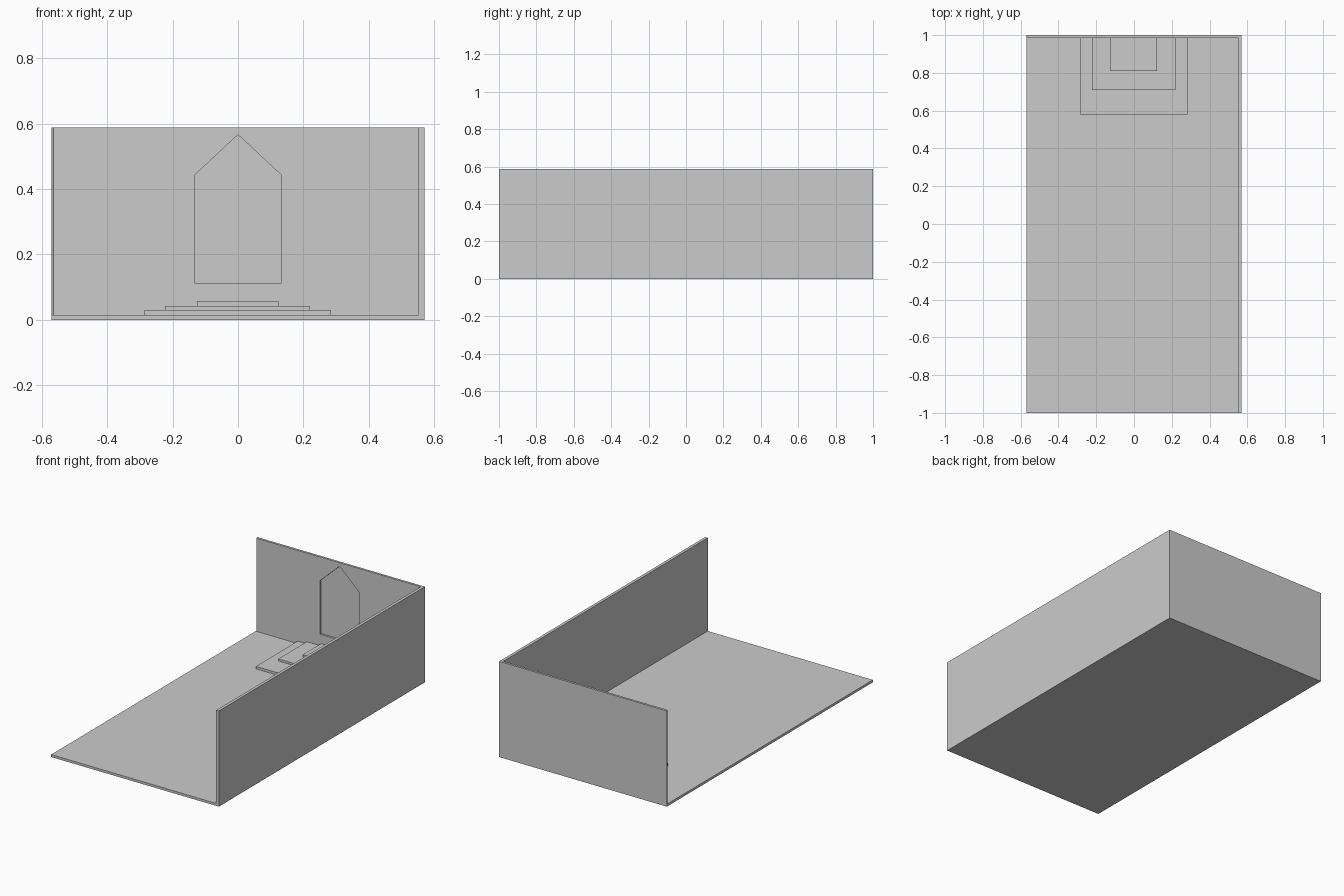
import bpy, bmesh
from mathutils import Vector

if "Cube" in bpy.data.objects:
    bpy.data.objects.remove(bpy.data.objects["Cube"])

FLOOR, TOP = 0.015, 0.588
HALF, INNER_X = 0.57, 0.552
INNER_Y = 0.986


def prism(name, points, sweep):
    """Extrude a closed planar outline along a vector."""
    bm = bmesh.new()
    face = bm.faces.new([bm.verts.new(p) for p in points])
    ext = bmesh.ops.extrude_face_region(bm, geom=[face])
    verts = [g for g in ext["geom"] if isinstance(g, bmesh.types.BMVert)]
    bmesh.ops.translate(bm, verts=verts, vec=Vector(sweep))
    bmesh.ops.recalc_face_normals(bm, faces=bm.faces)
    mesh = bpy.data.meshes.new(name)
    bm.to_mesh(mesh)
    bm.free()
    obj = bpy.data.objects.new(name, mesh)
    bpy.context.collection.objects.link(obj)
    return obj


# Floor and right wall: one L-shaped front profile swept front to back
section = [(-HALF, 0), (HALF, 0), (HALF, TOP), (INNER_X, TOP),
           (INNER_X, FLOOR), (-HALF, FLOOR)]
prism("floor_and_side_wall", [(x, -1, z) for x, z in section], (0, 2, 0))

# Back wall with a slightly bevelled free end
plan = [(-HALF, 1), (-0.563, INNER_Y), (INNER_X, INNER_Y), (INNER_X, 1)]
back = prism("back_wall", [(x, y, FLOOR) for x, y in plan], (0, 0, TOP - FLOOR))

# Shallow pointed window recess in the back wall
arch = [(-0.133, 0.113), (0.133, 0.113), (0.133, 0.442), (0, 0.566), (-0.133, 0.442)]
cutter = prism("window_cutter", [(x, 0.95, z) for x, z in arch], (0, 0.048, 0))
cutter.hide_render = True
cutter.hide_set(True)
cut = back.modifiers.new("window_recess", "BOOLEAN")
cut.operation = "DIFFERENCE"
cut.solver = "EXACT"
cut.object = cutter

# Three stacked steps against the back wall: left, right, front, bottom, top
steps = [(-0.285, 0.284, 0.58, FLOOR, 0.03),
         (-0.223, 0.22, 0.71, 0.03, 0.043),
         (-0.126, 0.123, 0.81, 0.043, 0.057)]
for i, (x0, x1, y0, z0, z1) in enumerate(steps, 1):
    prism(f"step_{i}", [(x0, y0, z0), (x1, y0, z0), (x1, INNER_Y, z0), (x0, INNER_Y, z0)],
          (0, 0, z1 - z0))
